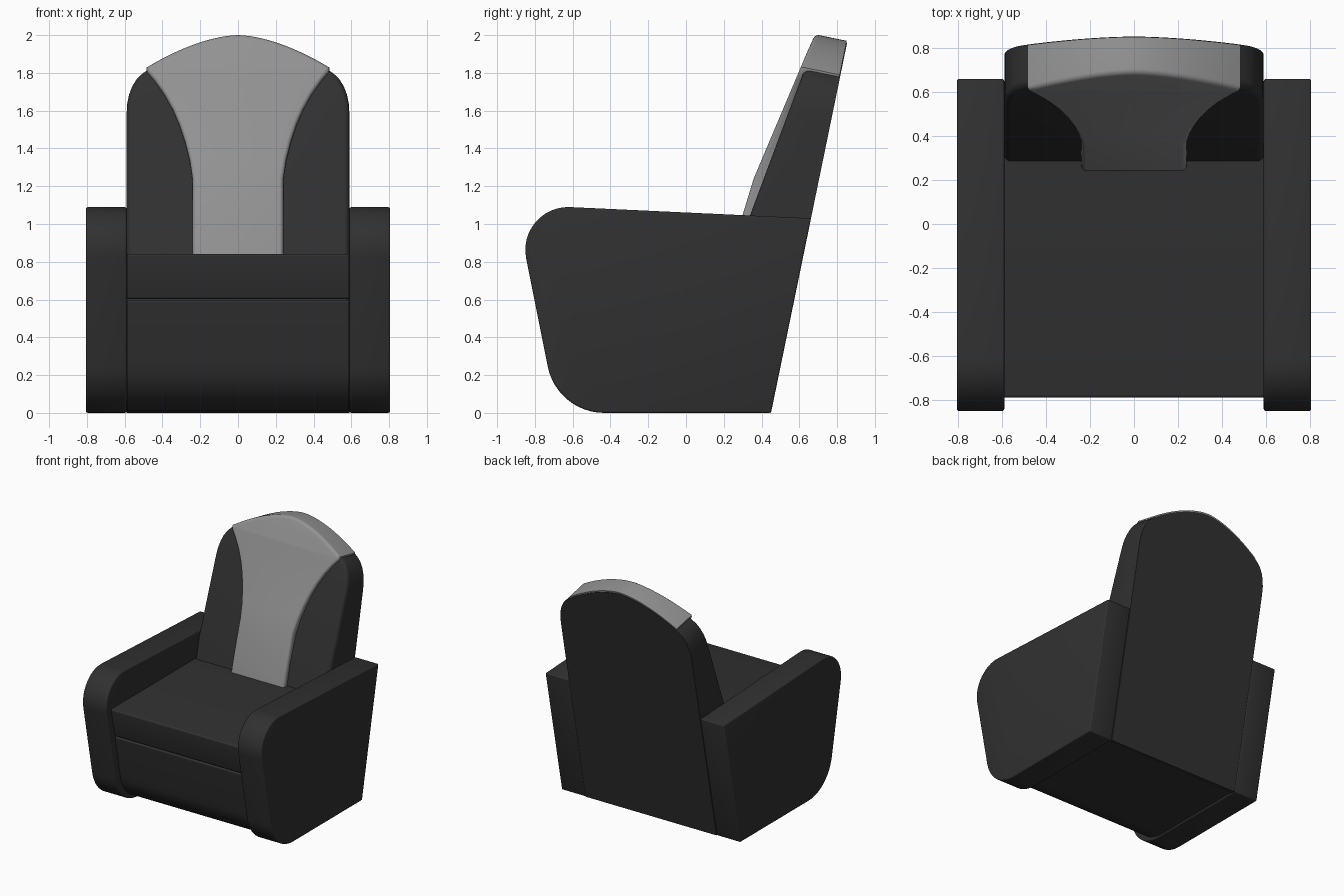
import bpy, bmesh, math
from mathutils import Vector

if "Cube" in bpy.data.objects:
    bpy.data.objects.remove(bpy.data.objects["Cube"])

def material(name, v):
    m = bpy.data.materials.new(name)
    m.diffuse_color = (v, v, v, 1)
    m.use_nodes = True
    m.node_tree.nodes["Principled BSDF"].inputs["Base Color"].default_value = m.diffuse_color
    return m

DARK = material("charcoal leather", 0.030)
LIGHT = material("grey leather", 0.29)

def finish(name, bm, mat, bevel=0.0, angle=35):
    bmesh.ops.recalc_face_normals(bm, faces=bm.faces)
    me = bpy.data.meshes.new(name)
    bm.to_mesh(me)
    bm.free()
    ob = bpy.data.objects.new(name, me)
    bpy.context.collection.objects.link(ob)
    me.materials.append(mat)
    bpy.ops.object.select_all(action='DESELECT')
    ob.select_set(True)
    bpy.context.view_layer.objects.active = ob
    if bevel:
        b = ob.modifiers.new("soft edges", 'BEVEL')
        b.width, b.segments = bevel, 3
        b.limit_method, b.angle_limit = 'ANGLE', math.radians(40)
        bpy.ops.object.modifier_apply(modifier=b.name)
    bpy.ops.object.shade_smooth_by_angle(angle=math.radians(angle))
    return ob

def rounded(points, steps=12):
    """Polygon of (y, z, tangent length) corners -> profile with circular corners."""
    out = []
    for i, (y, z, d) in enumerate(points):
        p = Vector((y, z))
        if not d:
            out.append(p)
            continue
        a = (Vector(points[i - 1][:2]) - p).normalized()
        b = (Vector(points[(i + 1) % len(points)][:2]) - p).normalized()
        half = a.angle(b) / 2
        r = d * math.tan(half)
        c = p + (a + b).normalized() * (d / math.cos(half))
        s, e = p + a * d - c, p + b * d - c
        full = s.angle(e)
        for k in range(steps + 1):
            t = k / steps
            out.append(c + (s * math.sin((1 - t) * full) + e * math.sin(t * full)) / math.sin(full))
    return out

def prism(name, profile, x0, x1, mat, bevel):
    bm = bmesh.new()
    f = bm.faces.new([bm.verts.new((x0, p.x, p.y)) for p in profile])
    ext = bmesh.ops.extrude_face_region(bm, geom=[f])
    vs = [g for g in ext['geom'] if isinstance(g, bmesh.types.BMVert)]
    bmesh.ops.translate(bm, vec=(x1 - x0, 0, 0), verts=vs)
    return finish(name, bm, mat, bevel)

# armrests
arm = rounded([(0.45, 0, 0), (-0.683, 0, 0.25), (-0.903, 1.103, 0.29), (0.662, 1.03, 0)])
for side, s in (("left", -1), ("right", 1)):
    prism(side + "_armrest", arm, s * 0.59, s * 0.805, DARK, 0.01)

# base with the curved lower front, and the seat cushion on it
base = rounded([(0.43, 0.01, 0), (-0.625, 0.01, 0.24), (-0.741, 0.597, 0.012), (0.5, 0.597, 0)])
prism("base", base, -0.588, 0.588, DARK, 0.0)
seat = rounded([(0.45, 0.603, 0), (-0.742, 0.603, 0.012), (-0.792, 0.842, 0.015), (0.45, 0.842, 0)], 4)
prism("seat_cushion", seat, -0.588, 0.588, DARK, 0.0)

# backrest: drawn in a leaning plane, thickness measured forward from that plane
UP, OUT = Vector((0, 0.2014, 0.9795)), Vector((0, -0.9795, 0.2014))
ORIGIN = Vector((0, 0.45, 0))

def interp(table, v):
    if v <= table[0][0]:
        return table[0][1]
    for (a, p), (b, q) in zip(table, table[1:]):
        if v <= b:
            return p + (q - p) * (v - a) / (b - a)
    return table[-1][1]

def back_slab(name, half, table, n0, r, mat):
    """half: right half outline (x, height of the front edge), bottom to top centre."""
    pts = []
    for x, z in half:
        v = z
        for _ in range(12):
            v = (z - 0.2014 * interp(table, v)) / 0.9795
        pts.append(Vector((x, v)))
    m = len(pts) - 1
    loop = pts + [Vector((-p.x, p.y)) for p in reversed(pts[:-1])]
    n = len(loop)

    def inset(d):
        res = []
        for i, p in enumerate(loop):
            a = (p - loop[i - 1]).normalized()
            b = (loop[(i + 1) % n] - p).normalized()
            na, nb = Vector((-a.y, a.x)), Vector((-b.y, b.x))
            mid = (na + nb).normalized()
            res.append(p + mid * d / max(mid.dot(na), 0.5))
        return res

    bm = bmesh.new()
    specs = [(0, None)] + [(r * (1 - math.cos(a)), r * (1 - math.sin(a)))
                           for a in (k * math.pi / 10 for k in range(6))]
    rings = []
    for d, drop in specs:
        ring = []
        for p in inset(d):
            h = n0 if drop is None else interp(table, p.y) - drop
            ring.append(bm.verts.new(ORIGIN + Vector((p.x, 0, 0)) + UP * p.y + OUT * h))
        rings.append(ring)
    for a, b in zip(rings, rings[1:]):
        for i in range(n):
            j = (i + 1) % n
            bm.faces.new((a[i], a[j], b[j], b[i]))
    for ring in (rings[0], rings[-1]):
        for i in range(m - 1):
            bm.faces.new((ring[i], ring[i + 1], ring[2 * m - i - 1], ring[2 * m - i]))
        bm.faces.new((ring[m - 1], ring[m], ring[m + 1]))
    finish(name, bm, mat, 0, 40)

def crown(x, top):
    return top - 0.172 * (x / 0.485) ** 1.7

arc = [0.485 * (1 - k / 14) for k in range(15)]

# dark backrest body, running down to the floor behind the base
body = [(0.59, 0.07), (0.59, 1.0), (0.59, 1.58), (0.587, 1.64), (0.577, 1.69),
        (0.56, 1.735), (0.535, 1.775), (0.505, 1.803)]
body += [(x, crown(x, 1.99)) for x in arc[1:]]
back_slab("backrest", body, [(0.787, 0.347), (0.994, 0.322), (1.766, 0.2), (2.02, 0.16)], 0.0, 0.03, DARK)

# grey centre panel that flares out and wraps over the top
panel = [(0.24, 0.7), (0.24, 0.9), (0.24, 1.05), (0.24, 1.24), (0.255, 1.34), (0.28, 1.44), (0.31, 1.53),
         (0.345, 1.61), (0.39, 1.69), (0.44, 1.76), (0.482, 1.81)]
panel += [(x, crown(x, 2.004)) for x in arc]
back_slab("centre_panel", panel, [(0.78, 0.375), (1.0, 0.358), (1.195, 0.34), (1.921, 0.195), (2.02, 0.172)],
          0.004, 0.022, LIGHT)
